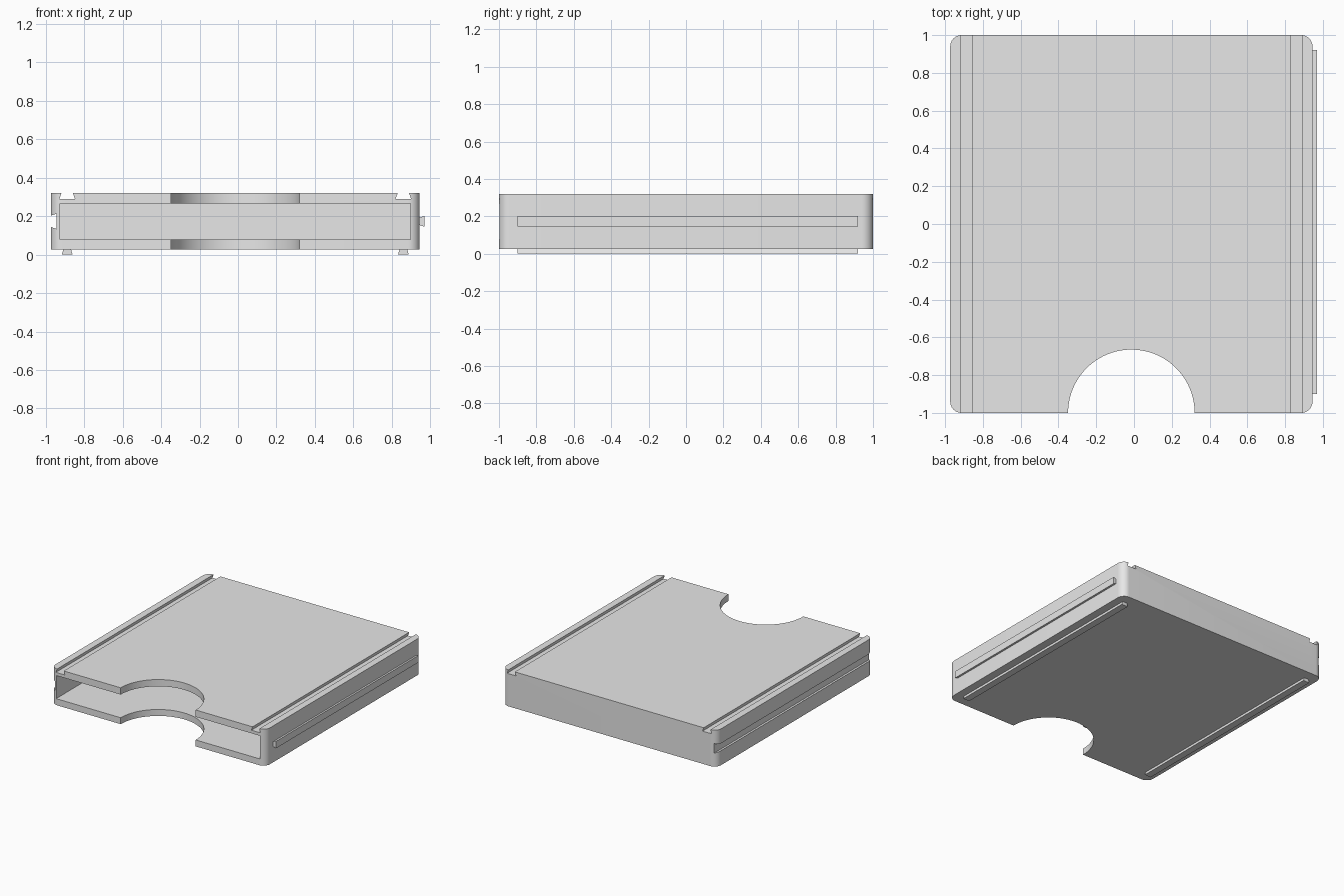
import bpy
import bmesh
import math
from mathutils import Vector

cube = bpy.data.objects.get("Cube")
if cube:
    bpy.data.objects.remove(cube, do_unlink=True)

GREY = (0.8, 0.8, 0.8, 1)
mat = bpy.data.materials.new("plain grey")
mat.use_nodes = True
mat.diffuse_color = GREY
mat.node_tree.nodes["Principled BSDF"].inputs["Base Color"].default_value = GREY

CX = -0.014                # middle of the case, offset by the side rail
HALF = 0.959               # half width of the case
BOTTOM, TOP = 0.026, 0.32
MID = (BOTTOM + TOP) / 2
DEPTH = 0.026              # rail height
RAIL_Y = (-0.90, 0.92)
GROOVE_Y = (-1.1, 1.1)
SLIDE = 0.874              # rail and groove offset from the middle


def prism(name, outline, sweep):
    """Sweep a closed outline of 3D points along a vector."""
    bm = bmesh.new()
    face = bm.faces.new([bm.verts.new(p) for p in outline])
    grown = bmesh.ops.extrude_face_region(bm, geom=[face])["geom"]
    bmesh.ops.translate(bm, vec=Vector(sweep),
                        verts=[v for v in grown if isinstance(v, bmesh.types.BMVert)])
    bmesh.ops.recalc_face_normals(bm, faces=bm.faces)
    mesh = bpy.data.meshes.new(name)
    bm.to_mesh(mesh)
    bm.free()
    mesh.materials.append(mat)
    obj = bpy.data.objects.new(name, mesh)
    bpy.context.collection.objects.link(obj)
    return obj


def dovetail(name, x, z, out, near, far, low, high, span):
    """Trapezoid bar along y: half widths near and far at distances low and high."""
    side = (out[1], out[0])
    pts = []
    for d, w in ((low, -near), (high, -far), (high, far), (low, near)):
        pts.append((x + out[0] * d + side[0] * w, span[0],
                    z + out[1] * d + side[1] * w))
    return prism(name, pts, (0, span[1] - span[0], 0))


def arc(cx, cy, r, start, end, steps, z):
    angles = [math.radians(start + (end - start) * i / steps) for i in range(steps + 1)]
    return [(cx + r * math.cos(a), cy + r * math.sin(a), z) for a in angles]


# Case with rounded upright corners
R = 0.06
corners = []
for i, (sx, sy) in enumerate(((1, 1), (-1, 1), (-1, -1), (1, -1))):
    corners += arc(CX + sx * (HALF - R), sy * (1 - R), R, 90 * i, 90 * i + 90, 12, BOTTOM)
case = prism("case", corners, (0, 0, TOP - BOTTOM))

# Cutters: front pocket, thumb notch, sliding grooves
pocket_w = 0.912
cutters = [
    prism("pocket_cutter",
          [(CX + s * pocket_w, -1.1, z) for s, z in
           ((-1, 0.078), (1, 0.078), (1, 0.265), (-1, 0.265))], (0, 2.05, 0)),
    prism("thumb_cutter", arc(CX, -1, 0.335, 0, 360 - 360 / 96, 95, -0.1), (0, 0, 0.6)),
    dovetail("side_groove_cutter", CX - HALF, MID, (1, 0), 0.023, 0.040,
             -0.02, 0.03, GROOVE_Y),
]
for s in (-1, 1):
    cutters.append(dovetail("top_groove_cutter", CX + s * SLIDE, TOP, (0, -1),
                            0.023, 0.040, -0.02, 0.03, GROOVE_Y))

bpy.context.view_layer.objects.active = case
for cutter in cutters:
    mod = case.modifiers.new("cut", "BOOLEAN")
    mod.operation = "DIFFERENCE"
    mod.solver = "EXACT"
    mod.object = cutter
    bpy.ops.object.modifier_apply(modifier=mod.name)
for cutter in cutters:
    bpy.data.objects.remove(cutter, do_unlink=True)

# Sliding rails, widest at their outer face
dovetail("side_rail", CX + HALF, MID, (1, 0), 0.020, 0.028, 0, 0.025, RAIL_Y)
for s, label in ((-1, "right"), (1, "left")):
    dovetail(label + "_bottom_rail", CX + s * SLIDE, BOTTOM, (0, -1),
             0.020, 0.028, 0, DEPTH, RAIL_Y)

# Smooth the rounded walls only
bpy.ops.object.select_all(action="DESELECT")
case.select_set(True)
bpy.ops.object.shade_smooth_by_angle(angle=math.radians(30))
